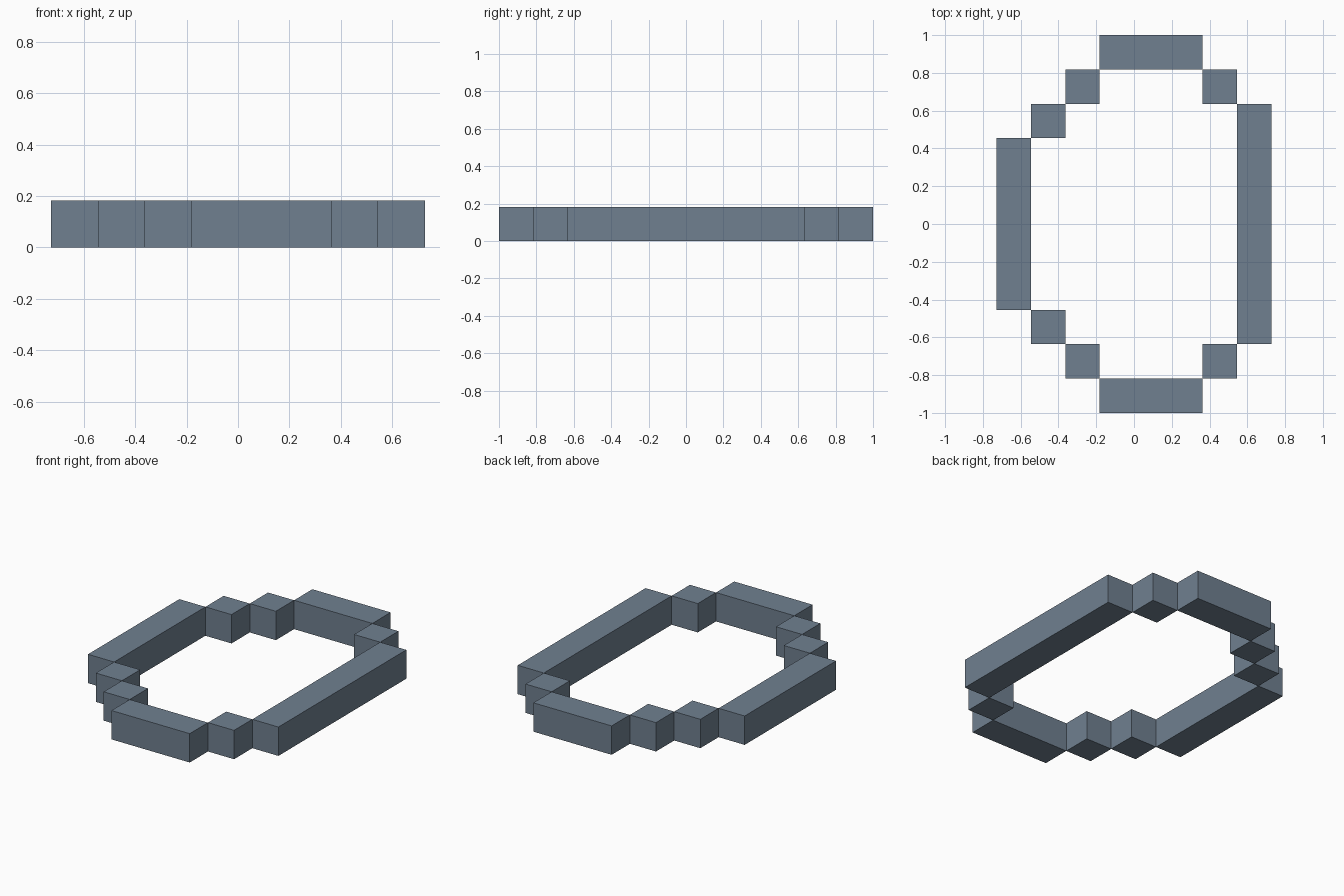
import bpy
import bmesh

if "Cube" in bpy.data.objects:
    bpy.data.objects.remove(bpy.data.objects["Cube"])

U = 2 / 11  # one block; the ring is 8 x 11 blocks

slate = bpy.data.materials.new("slate grey")
slate.diffuse_color = (0.162, 0.216, 0.279, 1)
slate.use_nodes = True
slate.node_tree.nodes["Principled BSDF"].inputs["Base Color"].default_value = slate.diffuse_color


def block(name, col, row, cols=1, rows=1):
    """Box covering whole grid cells, counted from the left front corner."""
    bm = bmesh.new()
    bmesh.ops.create_cube(bm, size=1)
    for v in bm.verts:
        v.co.x = (col + cols * (v.co.x + 0.5) - 4) * U
        v.co.y = (row + rows * (v.co.y + 0.5) - 5.5) * U
        v.co.z = (v.co.z + 0.5) * U
    mesh = bpy.data.meshes.new(name)
    bm.to_mesh(mesh)
    bm.free()
    mesh.materials.append(slate)
    obj = bpy.data.objects.new(name, mesh)
    bpy.context.collection.objects.link(obj)


# Long side walls
block("left_wall", 0, 3, rows=5)
block("right_wall", 7, 2, rows=7)

# End walls and stepped corners, the same at front and back
for end, row in (("front", lambda r: r), ("back", lambda r: 10 - r)):
    block(end + "_wall", 3, row(0), cols=3)
    block(end + "_left_inner_step", 2, row(1))
    block(end + "_left_outer_step", 1, row(2))
    block(end + "_right_step", 6, row(1))
